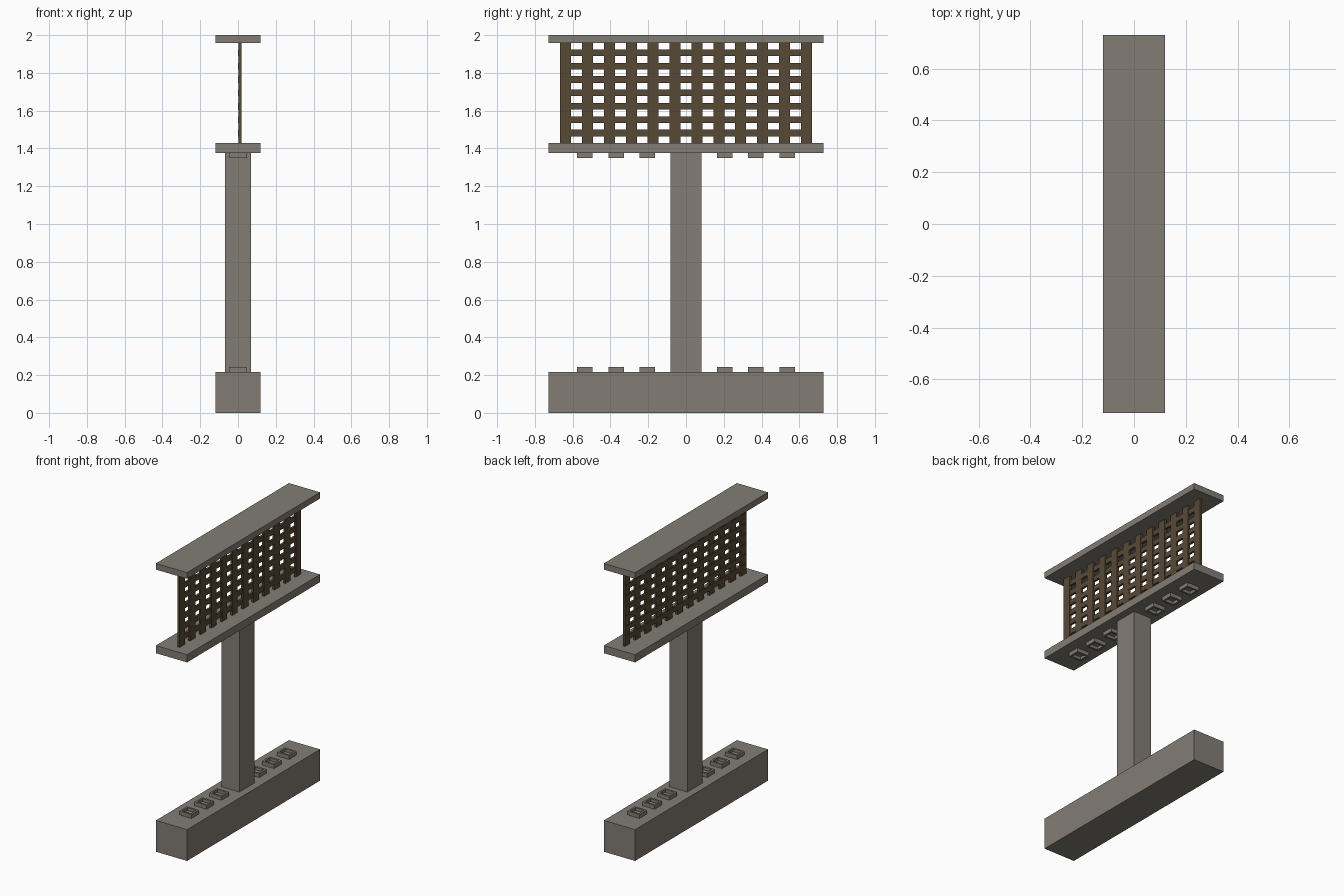
import bpy, bmesh
from mathutils import Matrix, Vector

if "Cube" in bpy.data.objects:
    bpy.data.objects.remove(bpy.data.objects["Cube"])


def material(name, rgb):
    m = bpy.data.materials.new(name)
    m.diffuse_color = (*rgb, 1)
    m.use_nodes = True
    m.node_tree.nodes["Principled BSDF"].inputs["Base Color"].default_value = m.diffuse_color
    return m


STONE = material("grey stone", (0.225, 0.205, 0.178))
WOOD = material("brown wood", (0.095, 0.066, 0.037))


def add_box(bm, x, y, z):
    """Add a box from (min, max) ranges and return its faces."""
    size = (x[1] - x[0], y[1] - y[0], z[1] - z[0])
    centre = Vector((sum(x) / 2, sum(y) / 2, sum(z) / 2))
    mat = Matrix.Translation(centre) @ Matrix.Diagonal((*size, 1))
    verts = bmesh.ops.create_cube(bm, size=1, matrix=mat)["verts"]
    return list({f for v in verts for f in v.link_faces})


def finish(bm, name, mat):
    bm.normal_update()
    mesh = bpy.data.meshes.new(name)
    bm.to_mesh(mesh)
    bm.free()
    mesh.materials.append(mat)
    ob = bpy.data.objects.new(name, mesh)
    bpy.context.collection.objects.link(ob)
    return ob


def box(name, x, y, z, mat):
    bm = bmesh.new()
    add_box(bm, x, y, z)
    return finish(bm, name, mat)


HX, HY = 0.1195, 0.729
BASE_TOP, SHELF_BOTTOM, SHELF_TOP, CAP_BOTTOM = 0.217, 1.377, 1.43, 1.957

# Solid stone members
box("base_plinth", (-HX, HX), (-HY, HY), (0, BASE_TOP), STONE)
box("column", (-0.068, 0.068), (-0.083, 0.083), (BASE_TOP, SHELF_BOTTOM), STONE)
box("middle_shelf", (-HX, HX), (-HY, HY), (SHELF_BOTTOM, SHELF_TOP), STONE)
box("top_cap", (-HX, HX), (-HY, HY), (CAP_BOTTOM, 2.0), STONE)


# Square sockets: low blocks with a recessed centre
def sockets(name, z, up):
    bm = bmesh.new()
    for y in (-0.535, -0.37, -0.206, 0.206, 0.37, 0.535):
        faces = add_box(bm, (-0.047, 0.047), (y - 0.041, y + 0.041), z)
        bm.normal_update()
        face = next(f for f in faces if f.normal.z * up > 0.5)
        bmesh.ops.inset_region(bm, faces=[face], thickness=0.018)
        # a second coincident ring gives the recess vertical walls
        bmesh.ops.inset_region(bm, faces=[face], thickness=0.0005)
        bmesh.ops.translate(bm, verts=face.verts, vec=(0, 0, -up * 0.02))
    return finish(bm, name, STONE)


sockets("base_sockets", (BASE_TOP, BASE_TOP + 0.027), 1)
sockets("shelf_sockets", (SHELF_BOTTOM - 0.027, SHELF_BOTTOM), -1)

# Lattice screen: twelve uprights crossed by seven rails
bm = bmesh.new()
for i in range(12):
    y = -0.637 + i * 0.1158
    add_box(bm, (0.003, 0.018), (y - 0.029, y + 0.029), (SHELF_TOP, CAP_BOTTOM))
finish(bm, "lattice_uprights", WOOD)

bm = bmesh.new()
for i in range(7):
    z = 1.482 + i * 0.0707
    add_box(bm, (0.0, 0.015), (-0.664, 0.664), (z - 0.0175, z + 0.0175))
finish(bm, "lattice_rails", WOOD)
